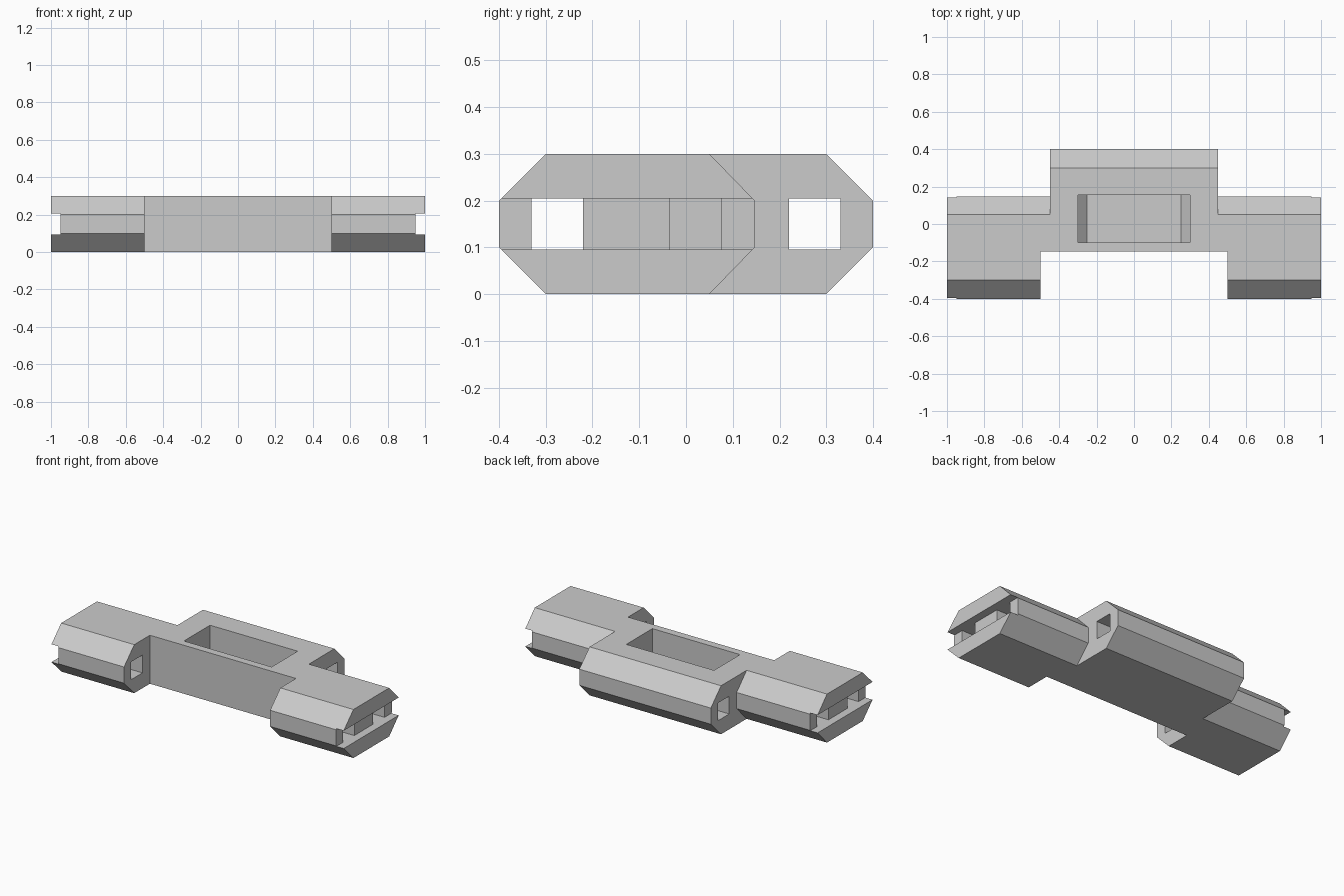
import bpy
import bmesh

cube = bpy.data.objects.get("Cube")
if cube:
    bpy.data.objects.remove(cube, do_unlink=True)

grey = bpy.data.materials.new("plain grey")
grey.use_nodes = True
colour = (0.6, 0.6, 0.6, 1)
grey.diffuse_color = colour
grey.node_tree.nodes["Principled BSDF"].inputs["Base Color"].default_value = colour


def prism(name, outline, axis, start, end):
    """Extrude a 2D outline along x (outline is y, z) or y (outline is x, z)."""
    def place(p, d):
        return (d, p[0], p[1]) if axis == "x" else (p[0], d, p[1])
    bm = bmesh.new()
    rings = [[bm.verts.new(place(p, d)) for p in outline] for d in (start, end)]
    bm.faces.new(rings[0])
    bm.faces.new(rings[1])
    for i in range(len(outline)):
        j = (i + 1) % len(outline)
        bm.faces.new((rings[0][i], rings[0][j], rings[1][j], rings[1][i]))
    bmesh.ops.recalc_face_normals(bm, faces=bm.faces)
    mesh = bpy.data.meshes.new(name)
    bm.to_mesh(mesh)
    bm.free()
    mesh.materials.append(grey)
    obj = bpy.data.objects.new(name, mesh)
    bpy.context.collection.objects.link(obj)
    return obj


def box(name, x, y, z):
    return prism(name, [(y[0], z[0]), (y[1], z[0]), (y[1], z[1]), (y[0], z[1])], "x", *x)


def combine(target, tool, operation="DIFFERENCE"):
    """Apply a boolean and discard the tool."""
    mod = target.modifiers.new("cut", "BOOLEAN")
    mod.object, mod.operation, mod.solver = tool, operation, "EXACT"
    tool.hide_render = True
    bpy.context.view_layer.objects.active = target
    bpy.ops.object.modifier_apply(modifier=mod.name)
    bpy.data.objects.remove(tool, do_unlink=True)


TOP, LOW, HIGH = 0.3, 0.1, 0.2
SLOT = (0.095, 0.205)
FRONT, BACK = -0.147, 0.147

# Long bar with chamfered front and back, notched between the two lugs
link = prism("link_body", [(-0.3, 0), (0.05, 0), (BACK, LOW), (BACK, HIGH),
                           (0.05, TOP), (-0.3, TOP), (-0.4, HIGH), (-0.4, LOW)],
             "x", -1, 1)
combine(link, box("front_notch", (-0.5, 0.5), (-0.6, FRONT), (-0.1, 0.4)))

# Central lug at the back
centre = prism("centre_lug", [(0, 0), (0.3, 0), (0.4, LOW), (0.4, HIGH),
                              (0.3, TOP), (0, TOP)], "x", -0.45, 0.45)
combine(link, centre, "UNION")

# Top pocket with sloped ends at its floor
combine(link, prism("top_pocket", [(-0.25, 0.05), (0.25, 0.05), (0.3, 0.1),
                                   (0.3, 0.4), (-0.3, 0.4), (-0.3, 0.1)],
                    "y", -0.1, 0.155))

# Pin hole through the central lug
combine(link, box("centre_pin_hole", (-0.6, 0.6), (0.22, 0.33), SLOT))

# Outer end slots, lug pin holes and blind end pockets
for side in (-1, 1):
    def span(inner, outer):
        return tuple(sorted((side * inner, side * outer)))
    combine(link, box("end_slot", span(0.95, 1.1), (-0.6, 0.6), SLOT))
    combine(link, box("lug_pin_hole", span(0.4, 1.1), (-0.33, -0.22), SLOT))
    combine(link, box("end_pocket", span(0.5, 1.1), (-0.035, 0.075), SLOT))
